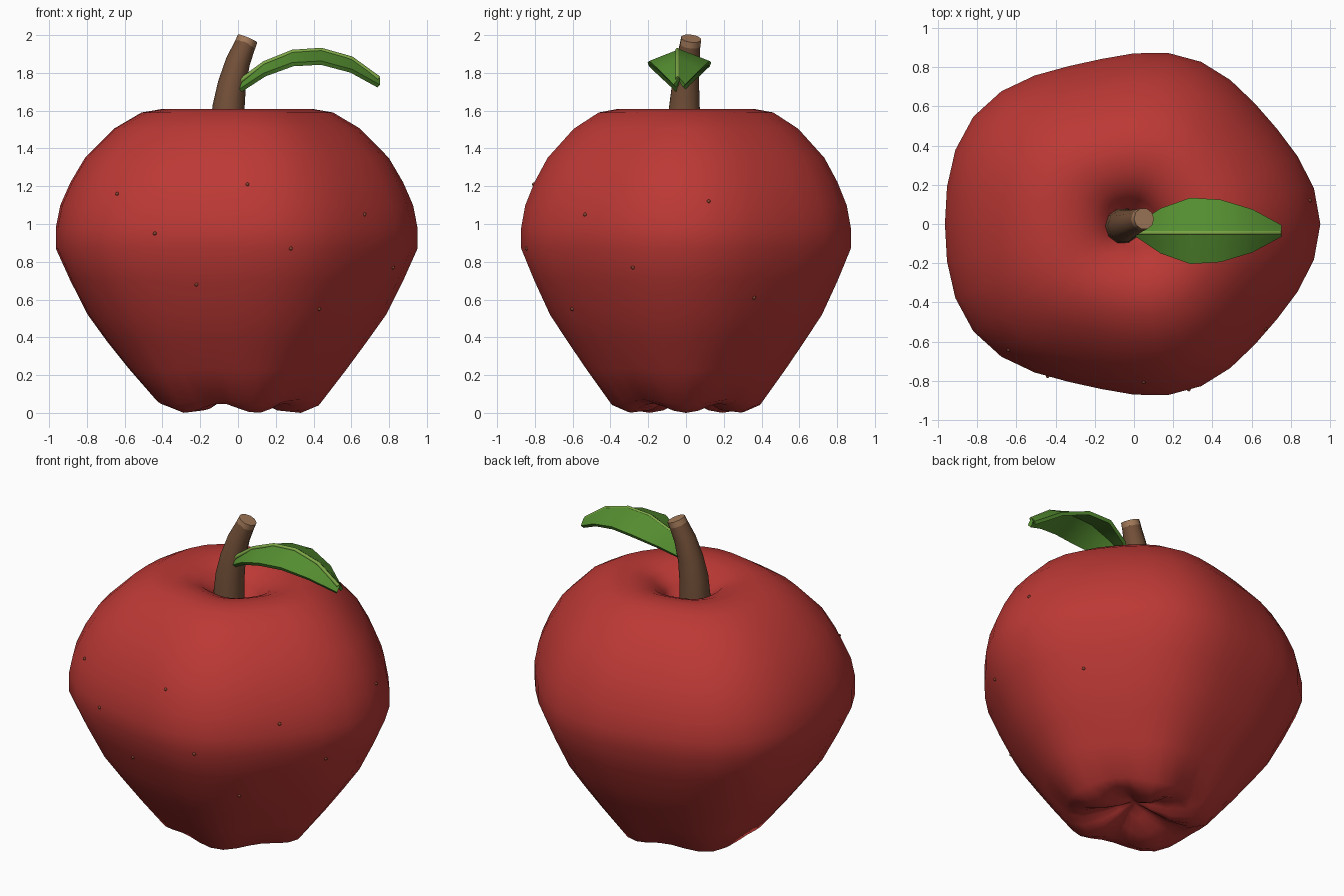
import bpy, bmesh
from math import cos, sin, pi, radians
from mathutils import Vector
from mathutils.bvhtree import BVHTree

if "Cube" in bpy.data.objects:
    bpy.data.objects.remove(bpy.data.objects["Cube"])


def material(name, rgb):
    m = bpy.data.materials.new(name)
    m.diffuse_color = (*rgb, 1)
    m.use_nodes = True
    m.node_tree.nodes["Principled BSDF"].inputs["Base Color"].default_value = m.diffuse_color
    return m


RED = material("red skin", (0.50, 0.04, 0.035))
BROWN = material("brown bark", (0.17, 0.08, 0.04))
TAN = material("cut wood", (0.36, 0.19, 0.10))
GREEN = material("leaf green", (0.09, 0.27, 0.03))
LIME = material("rib green", (0.20, 0.38, 0.06))
SPECK = material("speck", (0.25, 0.06, 0.03))


def finish(name, bm, mat, angle, thickness=0):
    bmesh.ops.recalc_face_normals(bm, faces=bm.faces)
    me = bpy.data.meshes.new(name)
    bm.to_mesh(me)
    bm.free()
    me.materials.append(mat)
    ob = bpy.data.objects.new(name, me)
    bpy.context.collection.objects.link(ob)
    bpy.ops.object.select_all(action='DESELECT')
    bpy.context.view_layer.objects.active = ob
    ob.select_set(True)
    if thickness:
        mod = ob.modifiers.new("thickness", 'SOLIDIFY')
        mod.thickness = thickness
        mod.offset = 0
        bpy.ops.object.modifier_apply(modifier=mod.name)
    bpy.ops.object.shade_smooth_by_angle(angle=radians(angle))
    return ob


def loft(rings, closed=True):
    """Skin a list of point rows; closed rows become a capped tube."""
    bm = bmesh.new()
    rows = [[bm.verts.new(p) for p in ring] for ring in rings]
    n = len(rows[0])
    for a, b in zip(rows, rows[1:]):
        for i in range(n if closed else n - 1):
            j = (i + 1) % n
            bm.faces.new((a[i], a[j], b[j], b[i]))
    if closed:
        bm.faces.new(rows[0])
        bm.faces.new(rows[-1])
    return bm


def tube(name, path, sides, mat, angle=45):
    """Tapered tube along points (x, y, z, radius)."""
    pts = [Vector(p[:3]) for p in path]
    rings = []
    for i, p in enumerate(pts):
        t = (pts[min(i + 1, len(pts) - 1)] - pts[max(i - 1, 0)]).normalized()
        u = Vector((0, 1, 0)).cross(t).normalized()
        v = t.cross(u)
        r = path[i][3]
        rings.append([p + r * (u * cos(k * 2 * pi / sides) + v * sin(k * 2 * pi / sides))
                      for k in range(sides)])
    return finish(name, loft(rings), mat, angle)


# Apple body: revolved profile (scale, height, lobe drop) with a five-lobed section
profile = [(0.02, 1.36, 0), (0.08, 1.39, 0), (0.14, 1.50, 0), (0.22, 1.565, 0),
           (0.31, 1.598, 0), (0.41, 1.61, 0), (0.53, 1.59, 0), (0.68, 1.505, 0),
           (0.84, 1.35, 0), (0.92, 1.22, 0), (0.975, 1.10, 0), (1.0, 0.98, 0),
           (1.0, 0.87, 0), (0.92, 0.70, 0), (0.825, 0.52, 0), (0.72, 0.38, 0),
           (0.60, 0.23, 0.005), (0.45, 0.055, 0.015), (0.35, 0.025, 0.025),
           (0.22, 0.045, 0.032), (0.10, 0.09, 0.02), (0.02, 0.12, 0)]


def section(a):
    return 0.914 + 0.027 * cos(5 * a) - 0.034 * cos(a) + 0.0435 * cos(2 * a)


SEG = 32
rings = []
for s, z, drop in profile:
    rings.append([(s * section(a) * cos(a), s * section(a) * sin(a), z - drop * cos(5 * a))
                  for a in (k * 2 * pi / SEG for k in range(SEG))])
body_bm = loft(rings)
skin = BVHTree.FromBMesh(body_bm)
finish("apple_body", body_bm, RED, 80)

# Curved stem with a lighter cut end
tube("stem", [(-0.06, -0.01, 1.34, 0.095), (-0.057, -0.01, 1.50, 0.09),
              (-0.05, -0.008, 1.62, 0.085), (-0.032, -0.002, 1.74, 0.075),
              (0.0, 0.010, 1.86, 0.065), (0.04, 0.023, 1.955, 0.056)], 10, BROWN)
tube("stem_cut_end", [(0.038, 0.023, 1.95, 0.057), (0.051, 0.027, 1.982, 0.055)], 10, TAN)

# Arched leaf folded along the middle: x, rib height, half width, edge droop
stations = [(0.01, 1.75, 0.02, 0.045), (0.14, 1.845, 0.11, 0.055), (0.29, 1.905, 0.165, 0.06),
            (0.44, 1.915, 0.155, 0.062), (0.60, 1.87, 0.105, 0.06), (0.745, 1.765, 0.025, 0.035)]
LEAF_Y = -0.035
rows = [[(x, LEAF_Y + w * u, z - d * abs(u)) for u in (-1, -0.5, 0, 0.5, 1)]
        for x, z, w, d in stations]
finish("leaf", loft(rows, closed=False), GREEN, 35, 0.022)
tube("leaf_rib", [(x, LEAF_Y - 0.01, z + 0.006, 0.012) for x, z, w, d in stations], 6, LIME, 65)

# Small specks dropped onto the skin from the front and from the right
hits = []
for x, z in [(-0.64, 1.16), (0.05, 1.21), (-0.44, 0.95), (0.67, 1.05),
             (0.28, 0.87), (-0.22, 0.68), (0.43, 0.55), (0.82, 0.77)]:
    hits.append(skin.ray_cast(Vector((x, -3, z)), Vector((0, 1, 0)))[0])
for y, z in [(0.12, 1.12), (0.36, 0.61)]:
    hits.append(skin.ray_cast(Vector((3, y, z)), Vector((-1, 0, 0)))[0])
for i, p in enumerate(h for h in hits if h):
    bm = bmesh.new()
    bmesh.ops.create_icosphere(bm, subdivisions=1, radius=0.011)
    bmesh.ops.translate(bm, verts=bm.verts, vec=p)
    finish(f"speck_{i + 1}", bm, SPECK, 60)
